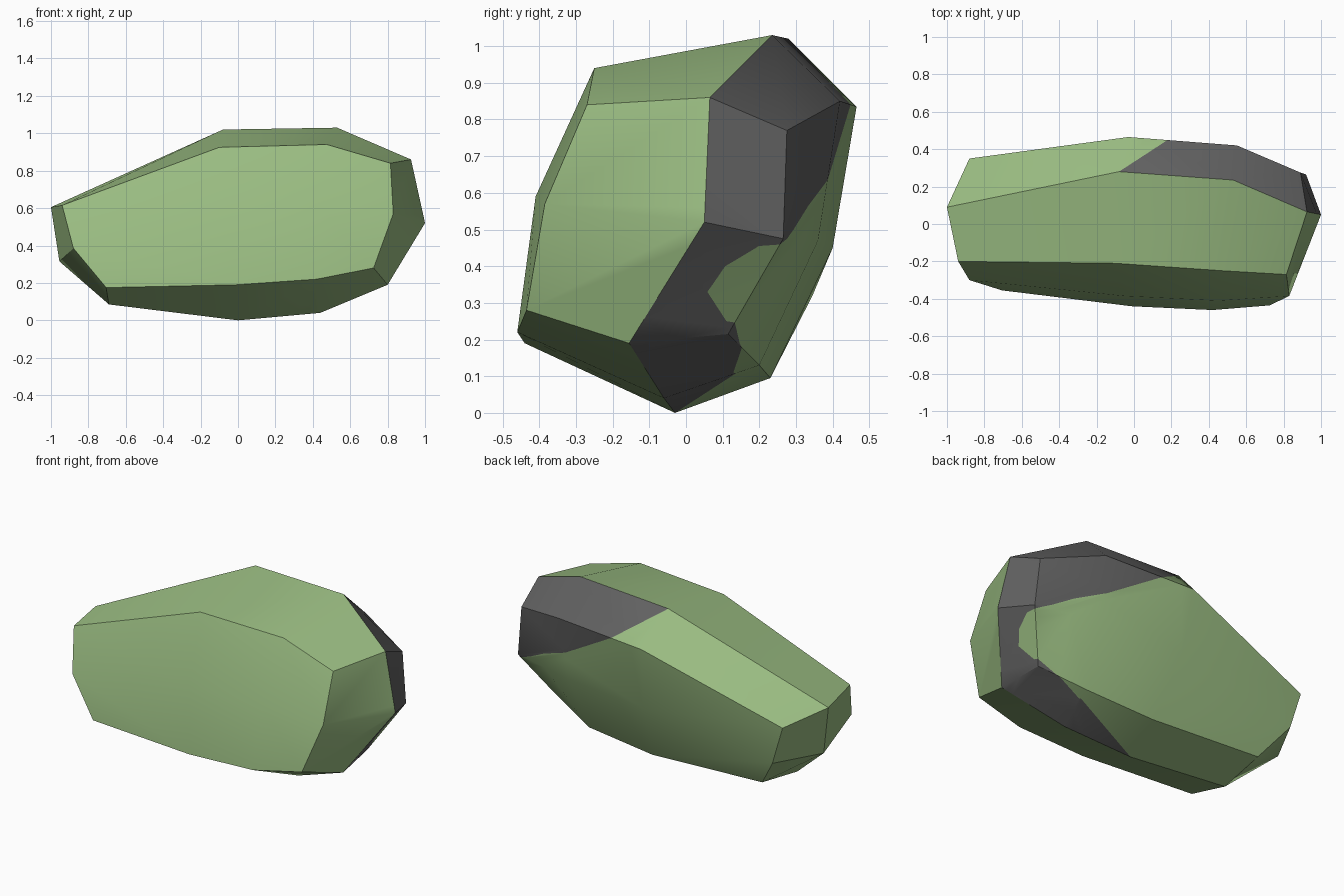
import bpy, bmesh, math
from mathutils import Vector

if "Cube" in bpy.data.objects:
    bpy.data.objects.remove(bpy.data.objects["Cube"])

# Cage: four columns (left to right), each with front, middle and back layers of top/mid/bottom points
COLUMNS = [
    [[(-.94, -.20, .615), (-.88, -.30, .385), (-.705, -.355, .175)],
     [(-1, .09, .605), (-.955, .07, .315), (-.69, -.06, .085)],
     [(-.88, .35, .55), (-.81, .345, .32), (-.67, .24, .13)]],
    [[(-.10, -.21, .925), (-.05, -.385, .56), (-.01, -.44, .19)],
     [(-.08, .28, 1.02), None, (0, -.03, 0)],
     [(-.03, .465, .835), (0, .40, .45), (.06, .23, .095)]],
    [[(.475, -.25, .94), (.45, -.41, .59), (.42, -.46, .22)],
     [(.53, .235, 1.03), None, (.44, -.06, .04)],
     [(.55, .42, .85), (.52, .36, .47), (.50, .20, .13)]],
    [[(.815, -.27, .84), (.83, -.385, .57), (.725, -.435, .28)],
     [(.925, .065, .86), (1, .05, .52), (.80, -.155, .19)],
     [(.89, .275, .77), (.92, .265, .475), (.77, .115, .215)]],
]
# Border of the dark patch on the rear half, in x and z
BORDER = [(-.08, 1.02), (.18, .84), (.52, .64), (.70, .565), (.82, .50), (.92, .455),
          (.90, .40), (.86, .33), (.795, .25), (.68, .19), (.495, .11), (0, 0)]
LIGHT_AREA = [(-.20, 1.10)] + BORDER + [(-.10, -.025), (-3, -1), (-3, 2)]


def material(name, rgb):
    m = bpy.data.materials.new(name)
    m.diffuse_color = (*rgb, 1)
    m.use_nodes = True
    m.node_tree.nodes["Principled BSDF"].inputs["Base Color"].default_value = m.diffuse_color
    return m


def inside(x, z, poly):
    hit = False
    for (x1, z1), (x2, z2) in zip(poly, poly[1:] + poly[:1]):
        if (z1 > z) != (z2 > z) and x < x1 + (z - z1) * (x2 - x1) / (z2 - z1):
            hit = not hit
    return hit


bm = bmesh.new()
rear = bm.faces.layers.int.new("rear")
V = {(i, j, k): bm.verts.new(p) for i, col in enumerate(COLUMNS)
     for j, layer in enumerate(col) for k, p in enumerate(layer) if p}


def quad(keys):
    f = bm.faces.new([V[k] for k in keys])
    # rear faces right of the first column may carry the dark patch
    f[rear] = int(min(k[1] for k in keys) >= 1 and min(k[0] for k in keys) >= 1)


# Front and back, top and bottom, left and right ends
for i in range(3):
    for n in range(2):
        for j in (0, 2):
            quad([(i, j, n), (i + 1, j, n), (i + 1, j, n + 1), (i, j, n + 1)])
        for k in (0, 2):
            quad([(i, n, k), (i + 1, n, k), (i + 1, n + 1, k), (i, n + 1, k)])
for i in (0, 3):
    for j in range(2):
        for k in range(2):
            quad([(i, j, k), (i, j + 1, k), (i, j + 1, k + 1), (i, j, k + 1)])
bmesh.ops.recalc_face_normals(bm, faces=bm.faces[:])

# Cut the patch border into the rear faces, then colour by side of the border
for (x1, z1), (x2, z2) in zip(BORDER, BORDER[1:]):
    faces = [f for f in bm.faces if f[rear]]
    geom = faces + list({e for f in faces for e in f.edges}) + list({v for f in faces for v in f.verts})
    bmesh.ops.bisect_plane(bm, geom=geom, dist=1e-4, plane_co=Vector((x1, 0, z1)),
                           plane_no=Vector((z2 - z1, 0, x1 - x2)))
for f in bm.faces:
    c = f.calc_center_median()
    f.material_index = int(f[rear] and not inside(c.x, c.z, LIGHT_AREA))

me = bpy.data.meshes.new("shell")
bm.to_mesh(me)
bm.free()
shell = bpy.data.objects.new("shell", me)
bpy.context.collection.objects.link(shell)
me.materials.append(material("soft green", (.32, .50, .22)))
me.materials.append(material("dark grey", (.12, .12, .12)))
bpy.context.view_layer.objects.active = shell
shell.select_set(True)
bpy.ops.object.shade_smooth_by_angle(angle=math.radians(30))
